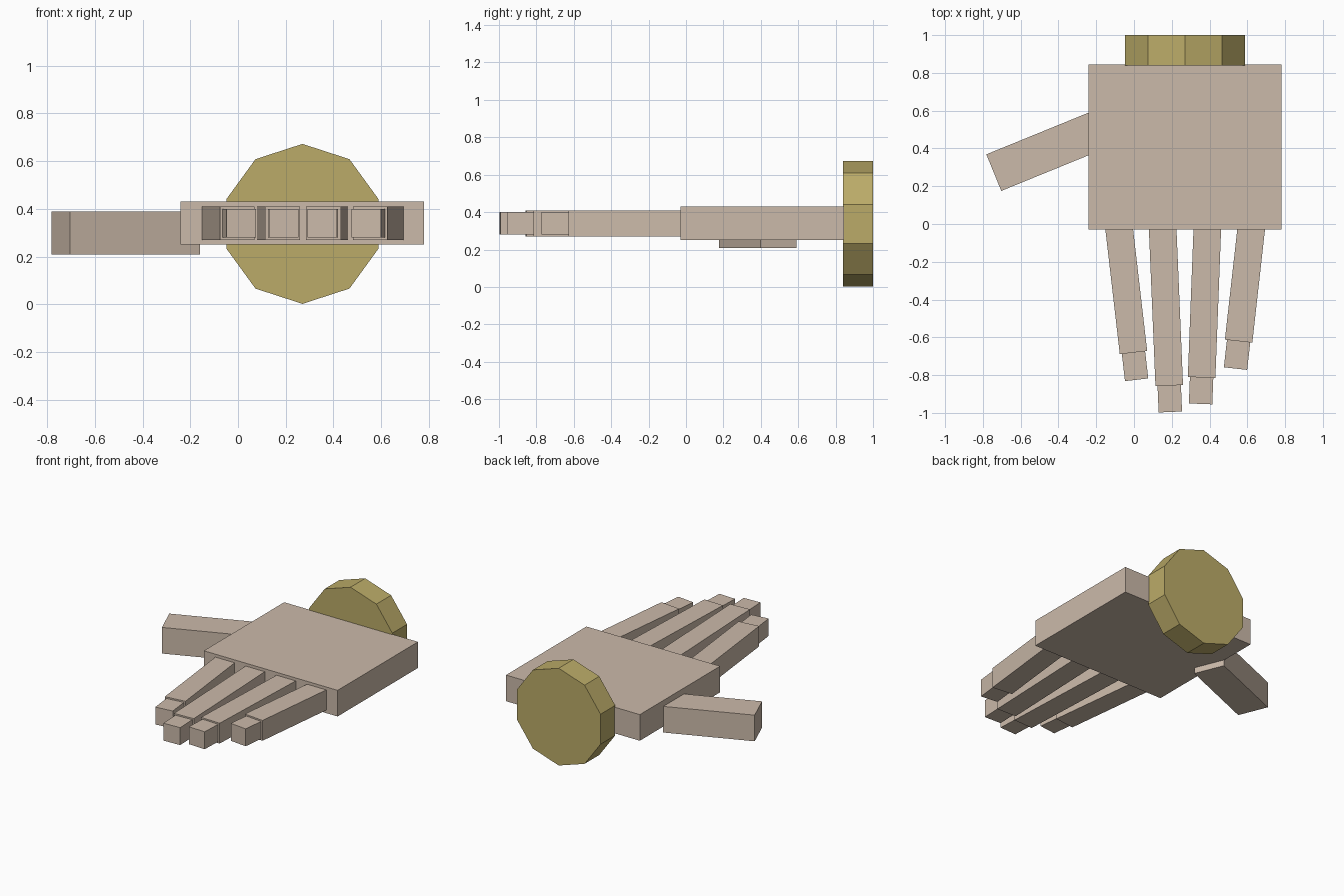
import bpy
from math import cos, sin, radians, pi
from mathutils import Vector

if "Cube" in bpy.data.objects:
    bpy.data.objects.remove(bpy.data.objects["Cube"])


def material(name, rgb):
    m = bpy.data.materials.new(name)
    m.diffuse_color = (*rgb, 1)
    m.use_nodes = True
    m.node_tree.nodes["Principled BSDF"].inputs["Base Color"].default_value = m.diffuse_color
    return m


skin = material("skin", (0.60, 0.49, 0.40))
gold = material("gold", (0.50, 0.41, 0.14))


def box(name, center, size, angle=0):
    bpy.ops.mesh.primitive_cube_add(size=1, location=center)
    o = bpy.context.object
    o.name = name
    o.scale = size
    o.rotation_euler.z = radians(angle)
    bpy.ops.object.transform_apply(location=False, rotation=True, scale=True)
    o.data.materials.append(skin)
    return o


# Palm slab and angled thumb
box("palm", (0.27, 0.408, 0.34), (1.02, 0.875, 0.18))
box("thumb", (-0.47, 0.383, 0.299), (0.588, 0.209, 0.18), 22.2)

# Ten-sided wrist cuff
bpy.ops.mesh.primitive_cylinder_add(vertices=10, radius=0.335, depth=0.16,
                                    location=(0.27, 0.92, 0.337),
                                    rotation=(pi / 2, 0, 0))
cuff = bpy.context.object
cuff.name = "wrist_cuff"
cuff.data.materials.append(gold)

# Fingers: base x, tilt, shaft length, total length
fingers = [
    ("index", -0.078, 6.6, 0.655, 0.80),
    ("middle", 0.152, 2.4, 0.826, 0.966),
    ("ring", 0.388, -2.2, 0.783, 0.923),
    ("little", 0.620, -6.4, 0.594, 0.74),
]
INSET = 0.03
for name, x, tilt, shaft, total in fingers:
    base = Vector((x, -0.03, 0.34))
    a = radians(tilt)
    along = Vector((sin(a), -cos(a), 0))
    box(name + "_finger", base + along * (shaft - INSET) / 2,
        (0.146, shaft + INSET, 0.14), tilt)
    tip_start = shaft - 0.02
    box(name + "_fingertip", base + along * (tip_start + total) / 2,
        (0.124, total - tip_start, 0.12), tilt)
